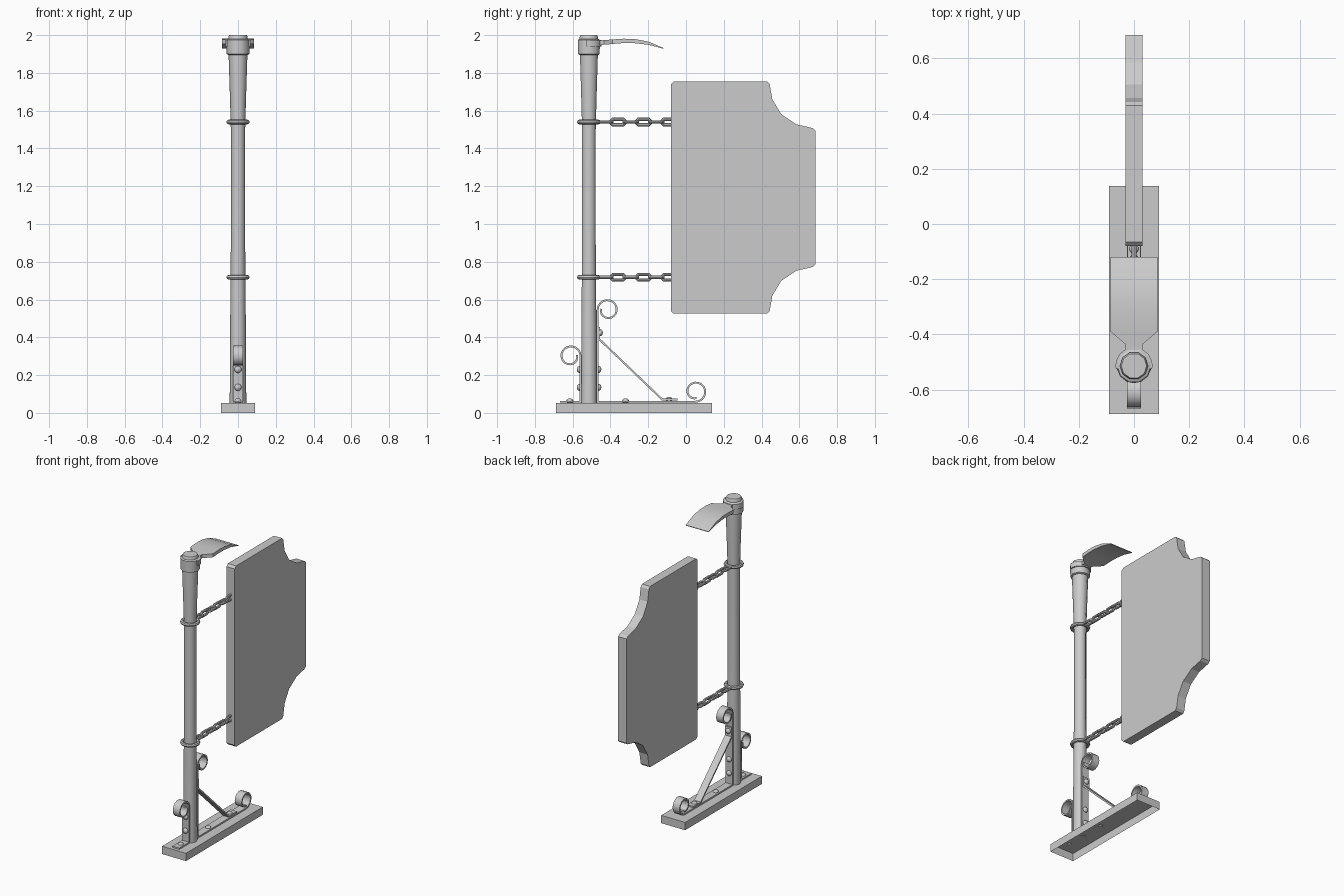
import bpy, bmesh
from math import sin, cos, pi, radians
from mathutils import Vector, Matrix

if "Cube" in bpy.data.objects:
    bpy.data.objects.remove(bpy.data.objects["Cube"])

PY = -0.514          # post centre in y


def finish(name, bm, smooth=True):
    bmesh.ops.recalc_face_normals(bm, faces=bm.faces)
    me = bpy.data.meshes.new(name)
    bm.to_mesh(me)
    bm.free()
    ob = bpy.data.objects.new(name, me)
    bpy.context.collection.objects.link(ob)
    if smooth:
        bpy.ops.object.select_all(action='DESELECT')
        bpy.context.view_layer.objects.active = ob
        ob.select_set(True)
        bpy.ops.object.shade_smooth_by_angle(angle=radians(40))
    return ob


def loft(name, rings, closed=False, smooth=True):
    """Skin equal-length rings of points; cap the ends unless closed."""
    bm = bmesh.new()
    vs = [[bm.verts.new(p) for p in r] for r in rings]
    n = len(vs[0])
    pairs = list(zip(vs, vs[1:])) + ([(vs[-1], vs[0])] if closed else [])
    for a, b in pairs:
        for i in range(n):
            j = (i + 1) % n
            bm.faces.new((a[i], a[j], b[j], b[i]))
    if not closed:
        bm.faces.new(vs[0])
        bm.faces.new(vs[-1])
    return finish(name, bm, smooth)


def lathe(name, profile, sides=10):
    return loft(name, [[(r * cos(2 * pi * i / sides), PY + r * sin(2 * pi * i / sides), z)
                        for i in range(sides)] for r, z in profile])


def strap(name, path, w=0.026, t=0.01):
    """Flat bar of half width w following a (y, z) path."""
    pts = [Vector(p) for p in path]
    rings = []
    for i, p in enumerate(pts):
        d0 = (p - pts[max(i - 1, 0)]).normalized()
        d1 = (pts[min(i + 1, len(pts) - 1)] - p).normalized()
        d = (d0 + d1).normalized()
        k = max(d.dot(d1), d.dot(d0), 0.6)
        n = Vector((-d.y, d.x)) * (t / 2 / k)
        a, b = p + n, p - n
        rings.append([(-w, *a), (w, *a), (w, *b), (-w, *b)])
    return loft(name, rings)


def scroll(cy, cz, start, turn, r0=0.053, r1=0.034, n=18):
    """Spiral path, angles in degrees."""
    out = []
    for i in range(n + 1):
        f = i / n
        a, r = radians(start + turn * f), r0 + (r1 - r0) * f * f
        out.append((cy + r * cos(a), cz + r * sin(a)))
    return out


def torus(name, loc, R, r, seg, stretch=0.0, upright=False):
    rings = []
    for i in range(seg):
        a = 2 * pi * (i + 0.5) / seg
        ring = []
        for j in range(8):
            b = 2 * pi * j / 8
            q = R + r * cos(b)
            y = q * sin(a) + (stretch if sin(a) > 0 else -stretch)
            p = (q * cos(a), y, r * sin(b))
            if upright:
                p = (p[2], p[1], p[0])
            ring.append(Vector(p) + Vector(loc))
        rings.append(ring)
    return loft(name, rings, closed=True)


def bolt(name, y, z, axis):
    """Domed bolt head pointing along axis."""
    bm = bmesh.new()
    bmesh.ops.create_uvsphere(bm, u_segments=10, v_segments=6, radius=0.019)
    rot = Vector((0, 0, 1)).rotation_difference(Vector(axis)).to_matrix().to_4x4()
    bm.transform(Matrix.Translation((0, y, z)) @ rot @ Matrix.Diagonal((1, 1, 0.8, 1)))
    finish(name, bm)


# Base plinth, open underneath
bm = bmesh.new()
bmesh.ops.create_cube(bm, size=1)
bm.transform(Matrix.Translation((0, -0.275, 0.0265)) @ Matrix.Diagonal((0.18, 0.826, 0.053, 1)))
bmesh.ops.delete(bm, geom=[f for f in bm.faces if f.normal.z < -0.5], context='FACES_ONLY')
finish("base", bm, False)

# Post, collar and cap
lathe("post", [(.044, .05), (.042, .4), (.038, .9), (.038, 1.5), (.042, 1.65), (.05, 1.9), (.05, 1.92)])
lathe("post_collar", [(.05, 1.895), (.06, 1.9), (.061, 1.975), (.052, 1.98)])
lathe("post_cap", [(.051, 1.97), (.051, 1.99), (.046, 2.0)])

# Hood above the sign: (y, half width, top z, bottom z)
hood = [(-.46, .032, 1.972, 1.948), (-.435, .032, 1.973, 1.949), (-.39, .085, 1.977, 1.953),
        (-.33, .086, 1.981, 1.958), (-.27, .086, 1.979, 1.957), (-.2, .086, 1.966, 1.949),
        (-.12, .086, 1.932, 1.928)]
loft("hood", [[(-w, y, t), (w, y, t), (w, y, b), (-w, y, b)] for y, w, t, b in hood])

# Clasp gripping the collar
arc = [radians(-10 + 200 * i / 12) for i in range(13)]
loft("hood_clasp", [[(r * cos(a), PY + r * sin(a), z) for r, z in
                     ((.055, 1.94), (.067, 1.94), (.067, 1.975), (.055, 1.975))] for a in arc])

# Sign board: upper half outline mirrored about its middle
mid = 1.14
upper = [(.685, 1.495), (.67, 1.508), (.585, 1.527), (.505, 1.58), (.457, 1.66), (.443, 1.74),
         (.43, 1.755), (-.065, 1.755), (-.08, 1.74)]
outline = upper + [(y, 2 * mid - z) for y, z in reversed(upper)]
loft("sign_board", [[(x, y, z) for y, z in outline] for x in (-.031, .031)], smooth=False)

# Post rings and chains
for label, z in (("upper", 1.54), ("lower", 0.718)):
    torus(f"{label}_post_ring", (0, PY, z), .051, .012, 14)
    for i in range(6):
        torus(f"{label}_chain_link_{i + 1}", (0, -.4275 + .0675 * i, z), .016, .009, 8,
              stretch=.021, upright=i % 2 == 1)

# Scrolled straps
inner_y, outer_y, foot_z = -.468, -.558, .059
strap("inner_bracket",
      scroll(.05, foot_z + .053, 270, 370)[::-1] + [(inner_y, foot_z)]
      + scroll(inner_y + .053, .545, 180, -370))
strap("outer_bracket",
      [(-.668, foot_z), (outer_y, foot_z)] + scroll(outer_y - .053, .3, 0, 370))
strap("diagonal_brace", [(-.459, .455), (-.459, .39), (-.125, .07), (-.045, .07)], w=.024)

# Bolts
for i, z in enumerate((.135, .23)):
    bolt(f"outer_bolt_{i + 1}", outer_y - .005, z, (0, -1, 0))
    bolt(f"inner_bolt_{i + 1}", inner_y + .005, z, (0, 1, 0))
bolt("brace_bolt", -.455, .425, (0, 1, 0))
for i, (y, z) in enumerate(((-.615, .062), (-.32, .062), (-.09, .07))):
    bolt(f"foot_bolt_{i + 1}", y, z, (0, 0, 1))
